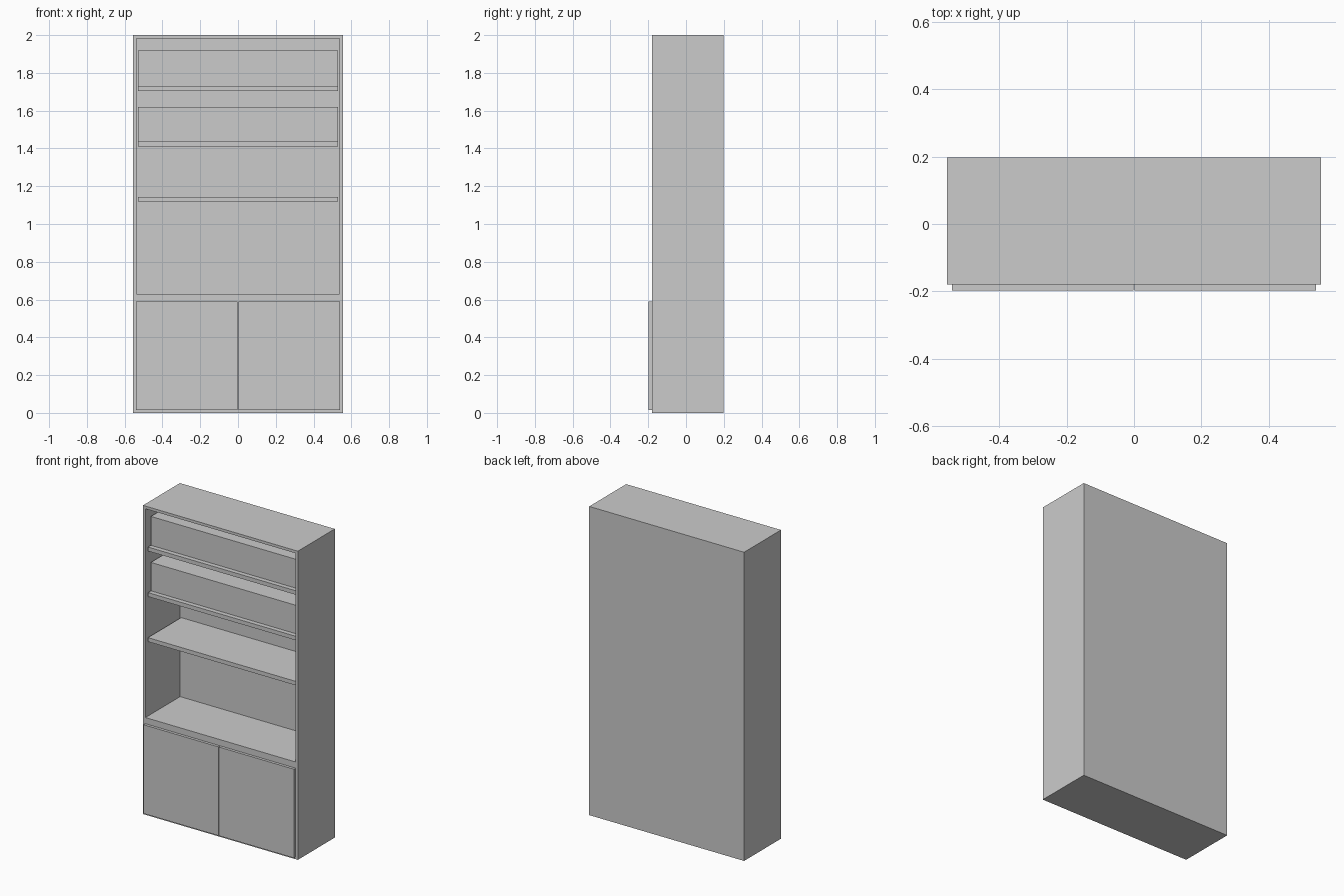
import bpy, bmesh
from mathutils import Matrix, Vector

if "Cube" in bpy.data.objects:
    bpy.data.objects.remove(bpy.data.objects["Cube"])

W, FRONT, BACK, H = 0.555, -0.18, 0.198, 2.0   # half width, front/back y, height
IW, INNER_BACK = 0.53, 0.175                   # inner half width, niche back


def finish(bm, name):
    bmesh.ops.recalc_face_normals(bm, faces=bm.faces)
    me = bpy.data.meshes.new(name)
    bm.to_mesh(me)
    bm.free()
    ob = bpy.data.objects.new(name, me)
    bpy.context.collection.objects.link(ob)
    return ob


def box_bm(x0, x1, y0, y1, z0, z1):
    bm = bmesh.new()
    mat = (Matrix.Translation(((x0 + x1) / 2, (y0 + y1) / 2, (z0 + z1) / 2))
           @ Matrix.Diagonal((x1 - x0, y1 - y0, z1 - z0, 1)))
    bmesh.ops.create_cube(bm, size=1, matrix=mat)
    return bm


def box(name, *bounds):
    return finish(box_bm(*bounds), name)


# Carcass: block with an open niche pushed in from the front face
bm = box_bm(-W, W, FRONT, BACK, 0, H)
bm.normal_update()
face = min(bm.faces, key=lambda f: f.calc_center_median().y)
bmesh.ops.inset_individual(bm, faces=[face], thickness=W - IW)
for v in face.verts:
    if v.co.z < 1:
        v.co.z = 0.63
inner = bmesh.ops.extrude_discrete_faces(bm, faces=[face])["faces"][0]
bmesh.ops.translate(bm, verts=list(inner.verts), vec=Vector((0, INNER_BACK - FRONT, 0)))
finish(bm, "carcass")

# Shelves, set slightly behind the front edge
for i, z in enumerate((1.118, 1.41, 1.705)):
    box(f"shelf_{i + 1}", -IW, IW, FRONT + 0.015, INNER_BACK, z, z + 0.026)

# Storage blocks filling the two upper shelves
for i, (z0, z1) in enumerate(((1.436, 1.62), (1.731, 1.918))):
    box(f"shelf_block_{i + 1}", -IW, IW, FRONT + 0.045, INNER_BACK, z0, z1)

# Pair of cupboard doors
for side, (x0, x1) in {"left": (-0.54, -0.002), "right": (0.002, 0.54)}.items():
    box(f"door_{side}", x0, x1, -0.198, FRONT, 0.015, 0.59)
